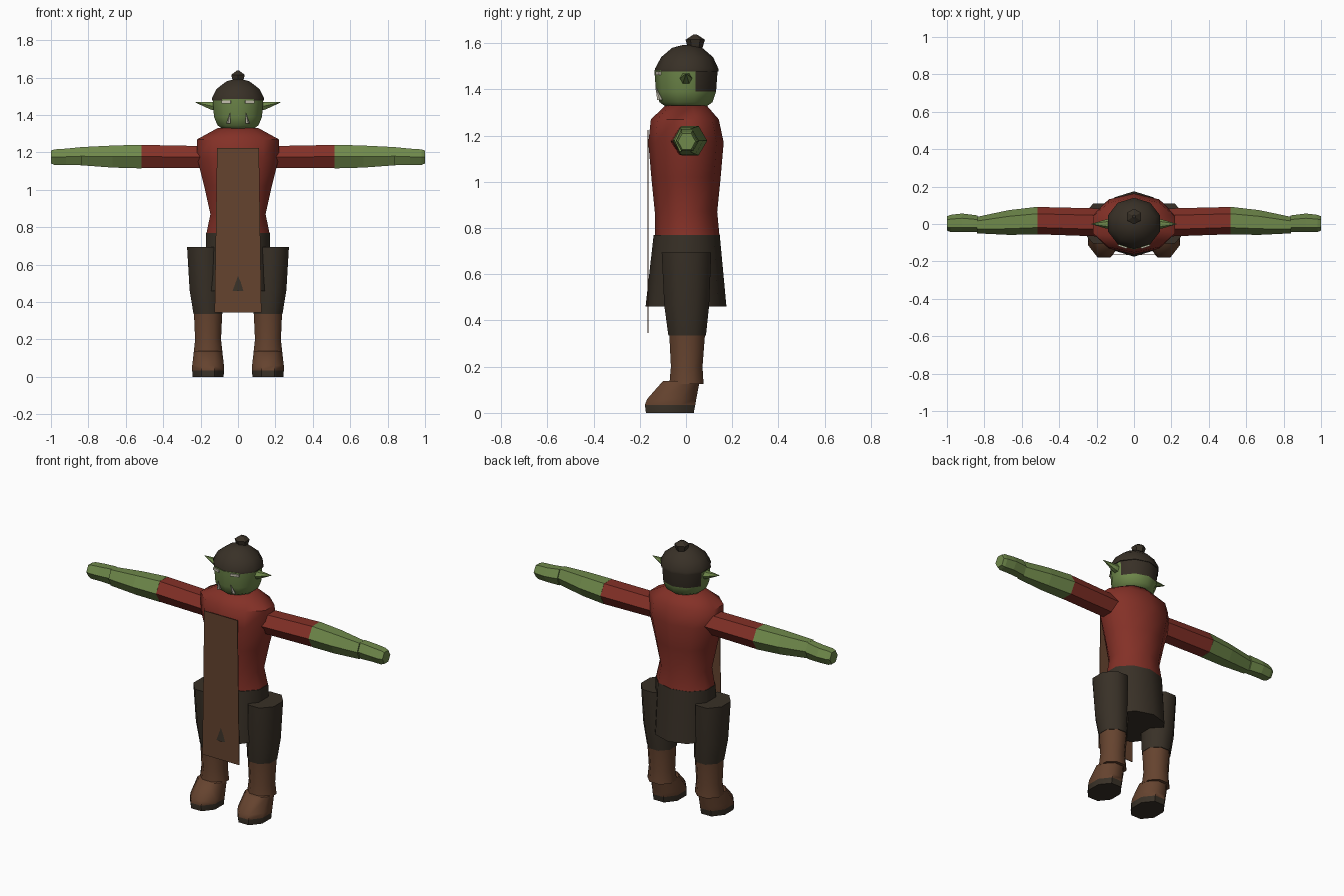
import bpy, bmesh, math
from mathutils import Vector, Matrix

cube = bpy.data.objects.get("Cube")
if cube:
    bpy.data.objects.remove(cube, do_unlink=True)


def material(name, rgb):
    m = bpy.data.materials.new(name)
    m.use_nodes = True
    m.diffuse_color = (*rgb, 1)
    bsdf = m.node_tree.nodes["Principled BSDF"]
    bsdf.inputs["Base Color"].default_value = (*rgb, 1)
    bsdf.inputs["Roughness"].default_value = 0.9
    return m


GREEN = material("green skin", (0.16, 0.25, 0.07))
RED = material("red cloth", (0.23, 0.03, 0.02))
BROWN = material("brown leather", (0.13, 0.056, 0.028))
DARK = material("dark cloth", (0.04, 0.03, 0.02))
IVORY = material("ivory", (0.55, 0.52, 0.42))


def finish(name, bm, mats, mirror=False, smooth=None, rule=None):
    """Turn a bmesh into an object, colour faces by rule, mirror left to right."""
    bmesh.ops.recalc_face_normals(bm, faces=bm.faces[:])
    if rule:
        for f in bm.faces:
            f.material_index = rule(f.calc_center_median())
    mesh = bpy.data.meshes.new(name)
    bm.to_mesh(mesh)
    bm.free()
    for m in mats:
        mesh.materials.append(m)
    ob = bpy.data.objects.new(name, mesh)
    bpy.context.collection.objects.link(ob)
    if smooth:
        bpy.ops.object.select_all(action='DESELECT')
        ob.select_set(True)
        bpy.context.view_layer.objects.active = ob
        bpy.ops.object.shade_smooth_by_angle(angle=math.radians(smooth))
    if mirror:
        ob.modifiers.new("mirror", 'MIRROR').use_mirror_merge = False
    return ob


def loft(name, rings, n, mats, turn=0.0, sideways=False, **kw):
    """Skin rings (height, centre a, centre b, radius a, radius b) along z,
    or along x when sideways (a is then y and b is z)."""
    bm = bmesh.new()
    loops = []
    for h, ca, cb, ra, rb in rings:
        loop = []
        for i in range(n):
            t = math.tau * (i + turn) / n
            a, b = ca + ra * math.cos(t), cb + rb * math.sin(t)
            loop.append(bm.verts.new((h, a, b) if sideways else (a, b, h)))
        loops.append(loop)
    for lo, hi in zip(loops, loops[1:]):
        for i in range(n):
            j = (i + 1) % n
            bm.faces.new((lo[i], lo[j], hi[j], hi[i]))
    bm.faces.new(loops[0][::-1])
    bm.faces.new(loops[-1])
    return finish(name, bm, mats, **kw)


# Ten-sided body parts have a corner at the front and back
TEN = 2.5
loft("torso", [
    (0.765, 0, 0.005, 0.178, 0.14),
    (0.87, 0, 0, 0.155, 0.135),
    (1.02, 0, 0, 0.19, 0.15),
    (1.17, 0, 0, 0.23, 0.163),
    (1.27, 0, -0.005, 0.23, 0.147),
    (1.33, 0, 0, 0.115, 0.09)], 10, [RED], TEN, smooth=50)
loft("skirt", [
    (0.46, 0, 0, 0.182, 0.175),
    (0.77, 0, 0.003, 0.18, 0.143)], 10, [DARK], TEN, smooth=50)

# Head, with hair painted on the upper back faces
loft("head", [
    (1.32, 0, 0, 0.08, 0.08),
    (1.345, 0, 0, 0.115, 0.115),
    (1.39, 0, 0, 0.135, 0.13),
    (1.485, 0, 0, 0.142, 0.137)], 10, [GREEN, DARK], TEN, smooth=50,
    rule=lambda c: int(c.z > 1.39 and c.y > 0.05))
loft("hair_cap", [
    (1.478, 0, 0.003, 0.147, 0.137),
    (1.49, 0, 0.003, 0.147, 0.137),
    (1.54, 0, 0.005, 0.12, 0.112),
    (1.58, 0, 0.005, 0.065, 0.065),
    (1.592, 0, 0.005, 0.02, 0.02)], 10, [DARK], TEN, smooth=40)
loft("hair_bun", [
    (1.575, 0, 0.04, 0.03, 0.03),
    (1.615, 0, 0.04, 0.042, 0.042),
    (1.637, 0, 0.04, 0.008, 0.008)], 6, [DARK], 0.5)

# Face details
loft("ears", [
    (0.11, 0, 1.445, 0.03, 0.03),
    (0.15, 0, 1.45, 0.024, 0.022),
    (0.228, 0, 1.468, 0.001, 0.001)], 6, [GREEN], sideways=True, mirror=True)
loft("tusks", [
    (1.355, 0.05, -0.113, 0.012, 0.012),
    (1.412, 0.042, -0.132, 0.001, 0.001)], 5, [IVORY], mirror=True)
eye = bmesh.new()
bmesh.ops.create_cube(eye, size=1, matrix=Matrix.Translation((0.062, -0.12, 1.47))
                      @ Matrix.Rotation(math.radians(18), 4, 'Z')
                      @ Matrix.Diagonal((0.05, 0.009, 0.014, 1)))
finish("eyes", eye, [IVORY], mirror=True)

# Arms: six-sided sleeve, forearm and hand
loft("sleeves", [
    (0.17, 0.008, 1.175, 0.075, 0.068),
    (0.515, 0.018, 1.178, 0.073, 0.072)], 6, [RED], sideways=True, mirror=True)
loft("forearms", [
    (0.515, 0.018, 1.178, 0.074, 0.073),
    (0.67, 0.008, 1.178, 0.066, 0.068),
    (0.84, -0.006, 1.18, 0.044, 0.056)], 6, [GREEN], sideways=True, mirror=True)
loft("hands", [
    (0.838, 0.002, 1.18, 0.044, 0.056),
    (0.92, 0.006, 1.177, 0.05, 0.05),
    (0.98, 0.003, 1.175, 0.046, 0.048),
    (1.0, 0.003, 1.175, 0.038, 0.04)], 6, [GREEN], sideways=True, mirror=True)

# Legs and boots
loft("trouser_legs", [
    (0.335, 0.16, 0.005, 0.084, 0.088),
    (0.465, 0.17, 0.003, 0.096, 0.105),
    (0.695, 0.18, 0.002, 0.1, 0.116)], 8, [DARK], 0.5, mirror=True, smooth=50)
loft("boot_shafts", [
    (0.125, 0.16, 0.002, 0.084, 0.08),
    (0.2, 0.16, 0.003, 0.075, 0.074),
    (0.345, 0.16, 0.005, 0.082, 0.084)], 8, [BROWN], 0.5, mirror=True, smooth=50)
loft("boot_feet", [
    (0, 0.16, -0.07, 0.09, 0.112),
    (0.035, 0.16, -0.069, 0.092, 0.118),
    (0.06, 0.16, -0.062, 0.092, 0.115),
    (0.138, 0.16, -0.02, 0.082, 0.086)], 8, [BROWN, DARK], 0.5,
    mirror=True, smooth=50, rule=lambda c: int(c.z < 0.03))

# Long hanging apron, widening toward the hem
apron = bmesh.new()
corners = [(-0.125, 0.345), (0.125, 0.345), (0.112, 1.225), (-0.112, 1.225)]
sheet = apron.faces.new([apron.verts.new((x, -0.166, z)) for x, z in corners])
back = bmesh.ops.extrude_face_region(apron, geom=[sheet])
bmesh.ops.translate(apron, vec=Vector((0, 0.004, 0)),
                    verts=[v for v in back["geom"] if isinstance(v, bmesh.types.BMVert)])
finish("apron", apron, [BROWN])
